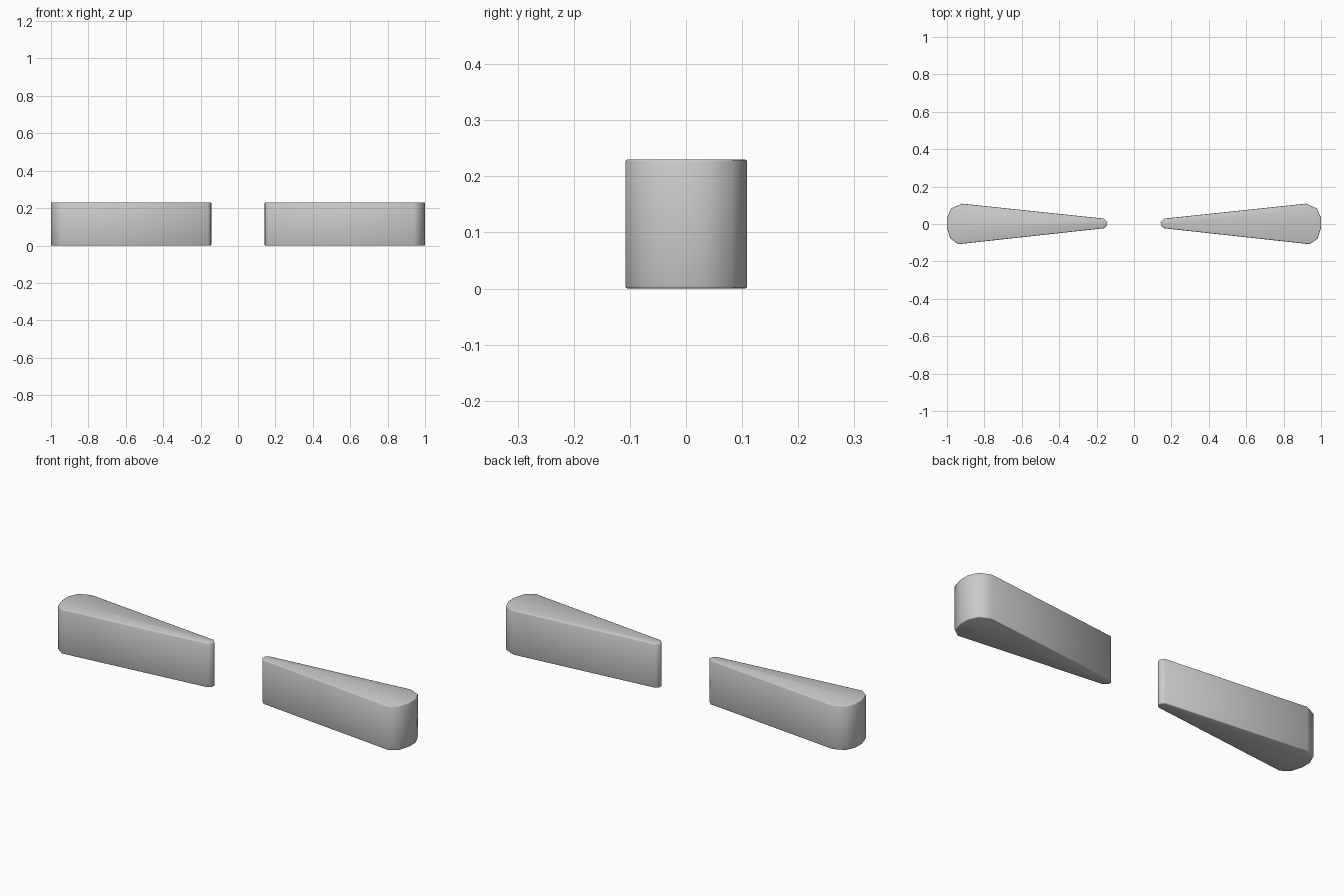
import bpy
import bmesh
import math

cube = bpy.data.objects.get("Cube")
if cube:
    bpy.data.objects.remove(cube, do_unlink=True)

HEIGHT = 0.23
EDGE = 0.004

# Plan outline of one wedge: blunt rounded outer end, narrow inner tip
OUTLINE = [
    (0.92, 0.109), (0.978, 0.083), (1.0, 0.033), (1.0, -0.021),
    (0.982, -0.078), (0.94, -0.108), (0.162, -0.023), (0.145, -0.006),
    (0.142, 0.01), (0.16, 0.029),
]

grey = bpy.data.materials.new("light grey")
grey.use_nodes = True
colour = (0.6, 0.6, 0.6, 1.0)
grey.diffuse_color = colour
bsdf = grey.node_tree.nodes["Principled BSDF"]
bsdf.inputs["Base Color"].default_value = colour


def make_wedge(name, side):
    """Extrude the outline upward and soften its top and bottom rims."""
    bm = bmesh.new()
    base = bm.faces.new([bm.verts.new((side * x, y, 0)) for x, y in OUTLINE])
    top = bmesh.ops.extrude_face_region(bm, geom=[base])["geom"]
    bmesh.ops.translate(bm, vec=(0, 0, HEIGHT),
                        verts=[v for v in top if isinstance(v, bmesh.types.BMVert)])
    bmesh.ops.recalc_face_normals(bm, faces=bm.faces)
    rims = [e for e in bm.edges if abs(e.verts[0].co.z - e.verts[1].co.z) < EDGE]
    bmesh.ops.bevel(bm, geom=rims, offset=EDGE, segments=2,
                    profile=0.5, affect='EDGES')
    mesh = bpy.data.meshes.new(name)
    bm.to_mesh(mesh)
    bm.free()
    mesh.materials.append(grey)
    obj = bpy.data.objects.new(name, mesh)
    bpy.context.collection.objects.link(obj)

    # Smooth the rounded ends
    bpy.ops.object.select_all(action='DESELECT')
    obj.select_set(True)
    bpy.context.view_layer.objects.active = obj
    bpy.ops.object.shade_smooth_by_angle(angle=math.radians(50))


make_wedge("left_wedge", 1)
make_wedge("right_wedge", -1)
